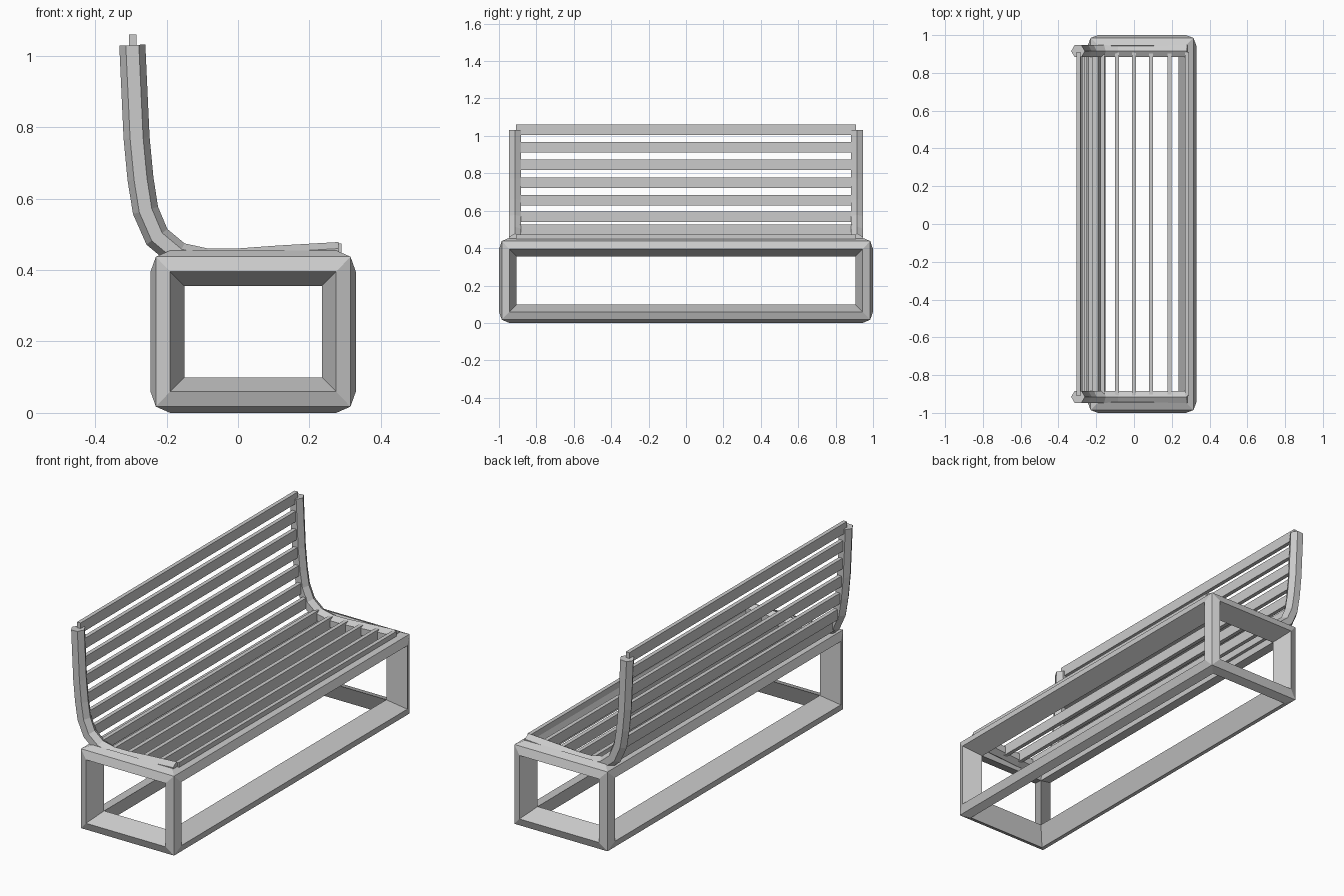
import bpy, bmesh, math
from mathutils import Vector

if "Cube" in bpy.data.objects:
    bpy.data.objects.remove(bpy.data.objects["Cube"])


def finish(bm, name):
    bmesh.ops.remove_doubles(bm, verts=bm.verts, dist=1e-5)
    bmesh.ops.recalc_face_normals(bm, faces=bm.faces)
    me = bpy.data.meshes.new(name)
    bm.to_mesh(me)
    bm.free()
    ob = bpy.data.objects.new(name, me)
    bpy.context.collection.objects.link(ob)
    return ob


# Base: box skeleton whose bars have a four-sided diamond section
CENTRE = (0.0425, 0.0, 0.2275)
OUTER = (0.2725, 0.985, 0.21)    # outer corners
FACE = (0.2875, 1.0, 0.2275)     # plane of each side's opening
INSET = (0.2325, 0.945, 0.168)   # edge of each opening on that plane
INNER = (0.1925, 0.905, 0.128)   # inner corners


def corner(s, half, face_axis=None):
    return [CENTRE[k] + s[k] * (FACE[k] if k == face_axis else half[k]) for k in range(3)]


bm = bmesh.new()
for k in range(3):
    i, j = (k + 1) % 3, (k + 2) % 3
    for si in (-1, 1):
        for sj in (-1, 1):
            rings = []
            for sk in (-1, 1):
                s = [0, 0, 0]
                s[i], s[j], s[k] = si, sj, sk
                ring = [corner(s, OUTER), corner(s, INSET, i),
                        corner(s, INNER), corner(s, INSET, j)]
                rings.append([bm.verts.new(p) for p in ring])
            a, b = rings
            for n in range(4):
                m = (n + 1) % 4
                bm.faces.new((a[n], a[m], b[m], b[n]))
finish(bm, "base_frame")

# Side rails: hexagonal tube following the back and seat curve
PATH = [(-0.296, 1.03), (-0.284, 0.77), (-0.273, 0.655), (-0.259, 0.567),
        (-0.227, 0.493), (-0.166, 0.442), (-0.088, 0.424), (0.0, 0.424),
        (0.11, 0.432), (0.283, 0.442)]
R = 0.0365


def rail(name, y):
    pts = [Vector(p) for p in PATH]
    bm = bmesh.new()
    rings = []
    for n, p in enumerate(pts):
        d0 = (p - pts[max(n - 1, 0)]).normalized()
        d1 = (pts[min(n + 1, len(pts) - 1)] - p).normalized()
        t = (d0 + d1).normalized()
        nx, nz = -t.y, t.x
        ring = []
        for a in range(6):
            c, s = R * math.cos(a * math.pi / 3), R * math.sin(a * math.pi / 3)
            ring.append(bm.verts.new((p.x + nx * c, y + s, p.y + nz * c)))
        rings.append(ring)
    for a, b in zip(rings, rings[1:]):
        for n in range(6):
            m = (n + 1) % 6
            bm.faces.new((a[n], a[m], b[m], b[n]))
    bm.faces.new(rings[0])
    bm.faces.new(rings[-1])
    finish(bm, name)


rail("left_side_rail", -0.915)
rail("right_side_rail", 0.915)

# Slats: thin upright boards spaced along the curve
SLATS = [(-0.295, 1.032), (-0.291, 0.94), (-0.287, 0.845), (-0.282, 0.75),
         (-0.273, 0.657), (-0.259, 0.567), (-0.23, 0.497), (-0.167, 0.443),
         (-0.09, 0.428), (0.0, 0.428), (0.09, 0.432), (0.187, 0.438), (0.28, 0.446)]
for n, (x, z) in enumerate(SLATS):
    bm = bmesh.new()
    bmesh.ops.create_cube(bm, size=1)
    bmesh.ops.scale(bm, verts=bm.verts, vec=(0.021, 1.82, 0.056))
    bmesh.ops.translate(bm, verts=bm.verts, vec=(x, 0, z))
    finish(bm, "back_slat_%d" % (n + 1) if n < 7 else "seat_slat_%d" % (n - 6))
